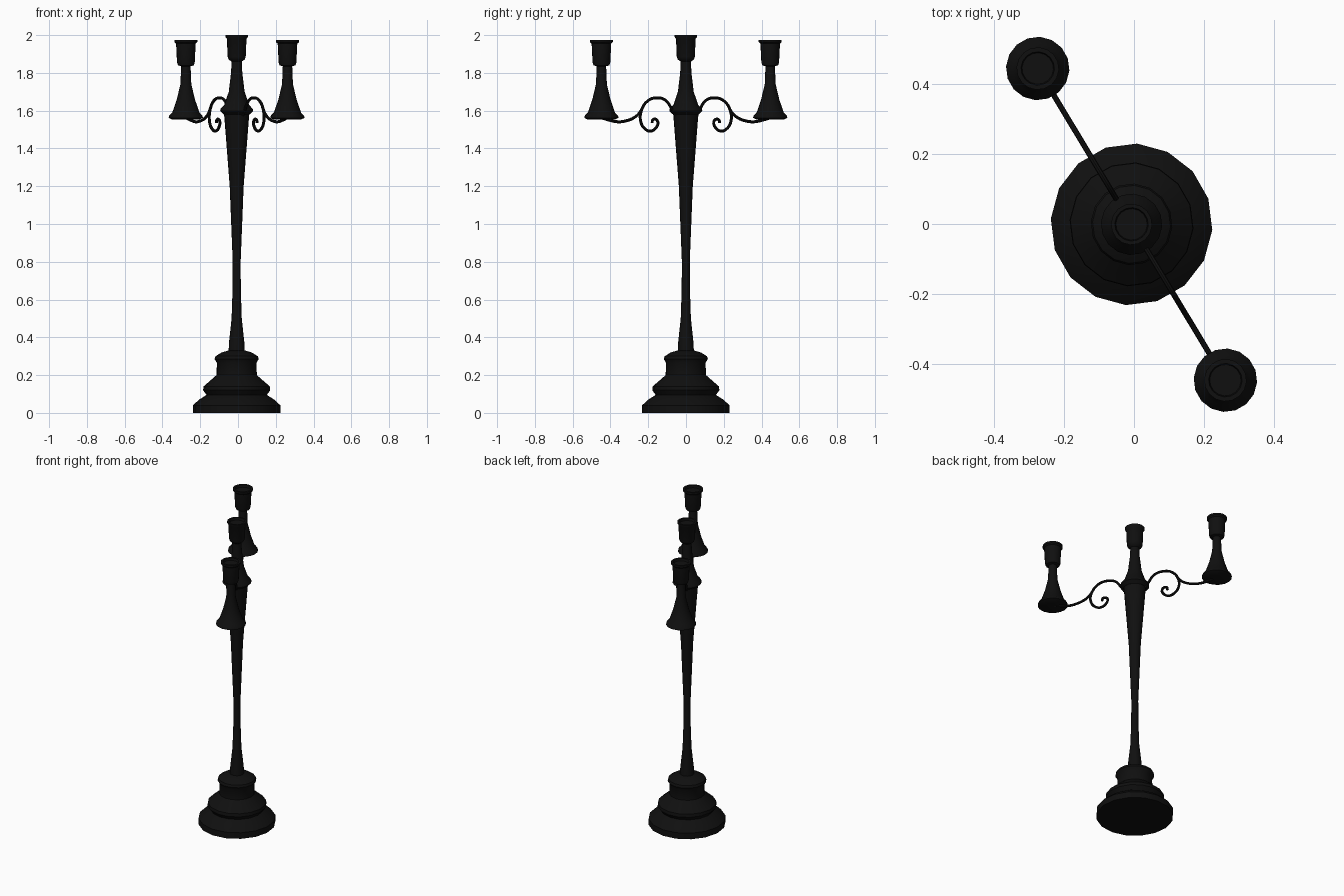
import bpy
import bmesh
from math import pi, radians
from mathutils import Matrix, Vector

default_cube = bpy.data.objects.get("Cube")
if default_cube:
    bpy.data.objects.remove(default_cube, do_unlink=True)

SIDES = 16
CENTRE = Vector((-0.007, -0.001, 0))
ARM_REACH = 0.5215

# The single finish: blackened iron
iron = bpy.data.materials.new("black_iron")
iron.use_nodes = True
black = (0.005, 0.005, 0.005, 1)
iron.diffuse_color = black
shader = iron.node_tree.nodes["Principled BSDF"]
shader.inputs["Base Color"].default_value = black
shader.inputs["Roughness"].default_value = 0.6


def smooth(obj):
    """Smooth gentle bends and keep the moulded edges crisp."""
    bpy.ops.object.select_all(action="DESELECT")
    obj.select_set(True)
    bpy.context.view_layer.objects.active = obj
    bpy.ops.object.shade_smooth_by_angle(angle=radians(35))


def lathe(name, profile, location):
    """Turn (radius, height) points around the vertical axis."""
    bm = bmesh.new()
    verts = [bm.verts.new((r, 0, z)) for r, z in profile]
    edges = [bm.edges.new(pair) for pair in zip(verts, verts[1:])]
    bmesh.ops.spin(bm, geom=verts + edges, cent=(0, 0, 0), axis=(0, 0, 1),
                   angle=2 * pi, steps=SIDES, use_duplicate=False)
    bmesh.ops.remove_doubles(bm, verts=bm.verts, dist=0.0001)
    bmesh.ops.recalc_face_normals(bm, faces=bm.faces)
    bmesh.ops.rotate(bm, verts=bm.verts, cent=(0, 0, 0),
                     matrix=Matrix.Rotation(radians(-4), 3, "Z"))
    mesh = bpy.data.meshes.new(name)
    bm.to_mesh(mesh)
    bm.free()
    mesh.materials.append(iron)
    obj = bpy.data.objects.new(name, mesh)
    obj.location = location
    bpy.context.collection.objects.link(obj)
    smooth(obj)
    return obj


def rod(name, path, direction):
    """Sweep a thin round rod along (reach, height) points."""
    curve = bpy.data.curves.new(name, "CURVE")
    curve.dimensions = "3D"
    curve.bevel_depth = 0.008
    curve.bevel_resolution = 2
    curve.use_fill_caps = True
    curve.resolution_u = 4
    spline = curve.splines.new("BEZIER")
    spline.bezier_points.add(len(path) - 1)
    for point, (reach, z) in zip(spline.bezier_points, path):
        point.co = CENTRE + direction * reach + Vector((0, 0, z))
        point.handle_left_type = point.handle_right_type = "AUTO"
    curve.materials.append(iron)
    obj = bpy.data.objects.new(name, curve)
    bpy.context.collection.objects.link(obj)
    bpy.ops.object.select_all(action="DESELECT")
    obj.select_set(True)
    bpy.context.view_layer.objects.active = obj
    bpy.ops.object.convert(target="MESH")
    smooth(bpy.context.view_layer.objects.active)


# Stepped foot
lathe("base", [
    (0, 0), (.232, 0), (.232, .04), (.2, .07), (.16, .095), (.178, .12),
    (.176, .14), (.107, .2), (.105, .265), (.117, .285), (.112, .3),
    (.08, .32), (.045, .33), (0, .33)], CENTRE)

# Slender stem flaring upward to a collar
lathe("stem", [
    (0, .32), (.043, .32), (.041, .37), (.027, .5), (.022, .65), (.021, .8),
    (.037, 1.2), (.065, 1.56), (.068, 1.59), (0, 1.59)], CENTRE)

# Central socket rising from the collar
lathe("centre_socket", [
    (0, 1.575), (.068, 1.58), (.088, 1.598), (.085, 1.61), (.066, 1.63),
    (.042, 1.7), (.03, 1.8), (.027, 1.86), (.042, 1.87), (.048, 1.885),
    (.052, 1.98), (.059, 1.99), (.059, 2), (.048, 2), (.045, 1.985),
    (0, 1.985)], CENTRE)

cup_profile = [
    (0, 1.552), (.07, 1.552), (.091, 1.562), (.088, 1.574), (.072, 1.59),
    (.048, 1.66), (.029, 1.74), (.025, 1.835), (.042, 1.84), (.047, 1.855),
    (.052, 1.955), (.061, 1.963), (.061, 1.975), (.048, 1.975), (.045, 1.96),
    (0, 1.96)]

# Scroll springing from the collar and curling back inward
scroll_path = [
    (.065, 1.575), (.088, 1.61), (.125, 1.655), (.18, 1.668), (.235, 1.652),
    (.275, 1.6), (.278, 1.54), (.25, 1.502), (.215, 1.492), (.182, 1.512),
    (.173, 1.54), (.188, 1.555), (.205, 1.55), (.208, 1.535)]

# Reaching rod that carries the outer cup
arm_path = [
    (.262, 1.625), (.285, 1.59), (.32, 1.563), (.37, 1.546), (.42, 1.541),
    (.47, 1.549), (.52, 1.562)]

# Two opposite arms
back = Vector((-0.516, 0.857, 0)).normalized()
for side, direction in (("back_right", back), ("front_left", -back)):
    rod(side + "_scroll", scroll_path, direction)
    rod(side + "_arm", arm_path, direction)
    lathe(side + "_cup", cup_profile, CENTRE + direction * ARM_REACH)
